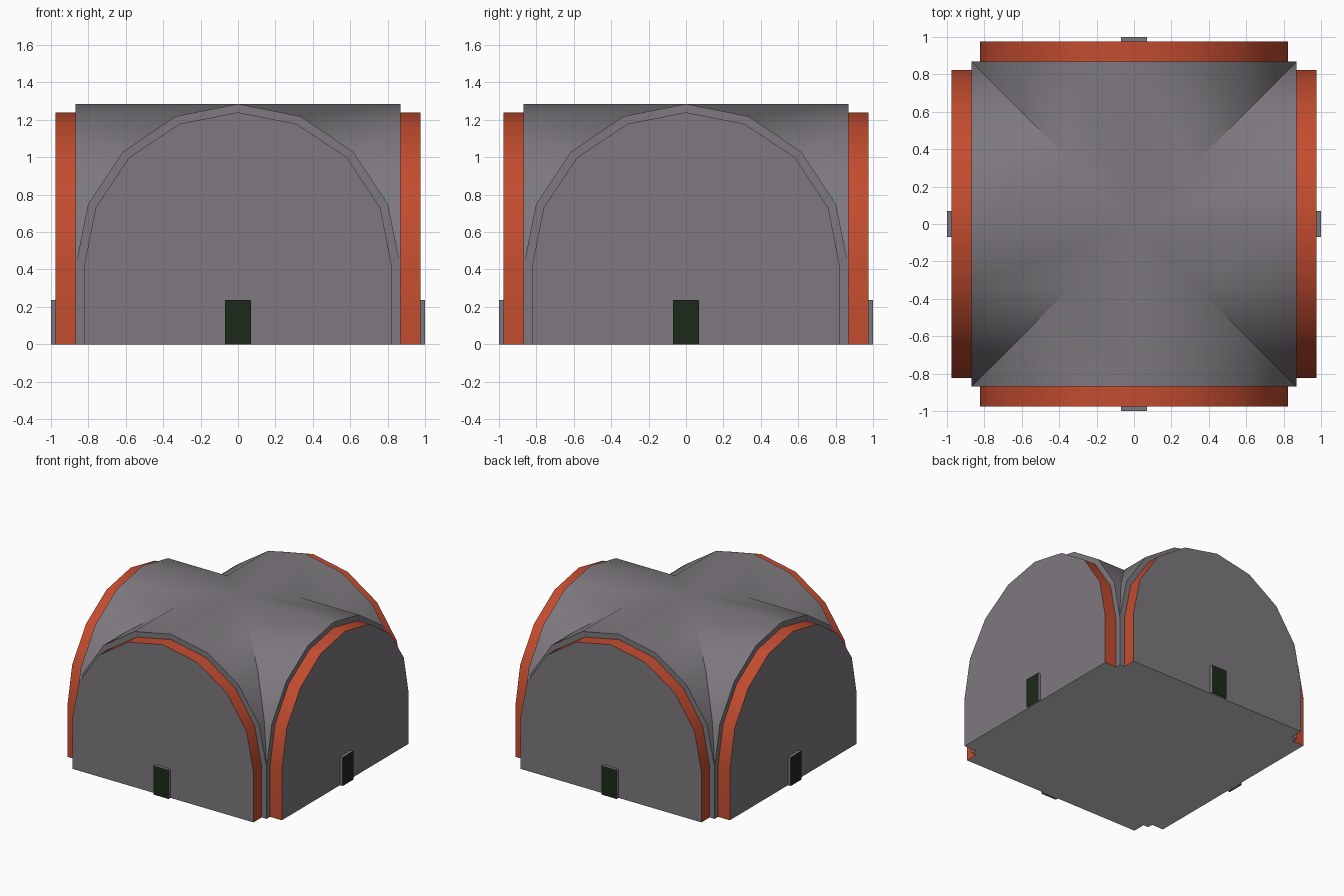
import bpy, bmesh
from math import sin, cos, pi, radians
from mathutils import Matrix

if "Cube" in bpy.data.objects:
    bpy.data.objects.remove(bpy.data.objects["Cube"])

HALF = 0.868      # half width of the vaulted core
WALL = 0.975      # distance of the end walls from the centre
SPRING = 0.417    # height where the arches begin to curve


def arch(radius):
    """Arch outline, counter-clockwise seen from outside: right foot to left foot."""
    curve = [(radius * cos(pi * i / 8), SPRING + radius * sin(pi * i / 8)) for i in range(9)]
    return [(radius, 0)] + curve + [(-radius, 0)]


def material(name, rgb):
    mat = bpy.data.materials.new(name)
    mat.diffuse_color = (*rgb, 1)
    mat.use_nodes = True
    mat.node_tree.nodes["Principled BSDF"].inputs["Base Color"].default_value = mat.diffuse_color
    return mat


def panel(bm, pts, y):
    """Flat upright face on the front side."""
    bm.faces.new([bm.verts.new((x, -y, z)) for x, z in pts])


def strip(bm, pts, y_out, y_in):
    """Surface sweeping an outline back from y_out to y_in (a function of x)."""
    rows = [(bm.verts.new((x, -y_out, z)), bm.verts.new((x, -y_in(x), z))) for x, z in pts]
    for (a, a2), (b, b2) in zip(rows, rows[1:]):
        bm.faces.new((a, a2, b2, b))


def four_sided(name, build, mat=None, smooth=False):
    """Build the front part and repeat it around all four sides."""
    bm = bmesh.new()
    for k in range(4):
        old = set(bm.verts)
        build(bm)
        new = [v for v in bm.verts if v not in old]
        bmesh.ops.rotate(bm, verts=new, matrix=Matrix.Rotation(k * pi / 2, 3, 'Z'))
    bmesh.ops.remove_doubles(bm, verts=bm.verts, dist=1e-4)
    mesh = bpy.data.meshes.new(name)
    bm.to_mesh(mesh)
    bm.free()
    obj = bpy.data.objects.new(name, mesh)
    bpy.context.collection.objects.link(obj)
    if mat:
        mesh.materials.append(mat)
    if smooth:
        bpy.ops.object.select_all(action='DESELECT')
        obj.select_set(True)
        bpy.context.view_layer.objects.active = obj
        bpy.ops.object.shade_smooth_by_angle(angle=radians(30))
    return obj


outer, inner = arch(HALF), arch(0.823)
door = [(0.069, 0), (0.069, 0.236), (-0.069, 0.236), (-0.069, 0)]
stone = material("dark_stone", (0.205, 0.19, 0.21))
red = material("red_paint", (0.54, 0.073, 0.029))
green = material("dark_green", (0.012, 0.023, 0.010))


# Cross vault: each quarter runs from its arch to the diagonal valleys
def vault(bm):
    panel(bm, outer, HALF)
    strip(bm, outer[1:-1], HALF, abs)


# Floor: a quarter of the core plus the underside of one wing
def floor(bm):
    bm.faces.new([bm.verts.new(p) for p in ((-HALF, -HALF, 0), (0, 0, 0), (HALF, -HALF, 0))])
    strip(bm, [inner[-1], inner[0]], WALL, lambda x: HALF)


four_sided("vault_roof", vault, stone, smooth=True)
four_sided("floor", floor)
four_sided("end_walls", lambda bm: panel(bm, inner, WALL), stone)
four_sided("arch_bands", lambda bm: strip(bm, inner, WALL, lambda x: HALF), red, smooth=True)
# Door surround including its underside, then the coloured leaf
four_sided("door_frames", lambda bm: strip(bm, door + door[:1], 1.0, lambda x: WALL), stone)
four_sided("door_leaves", lambda bm: panel(bm, door, 1.0), green)
